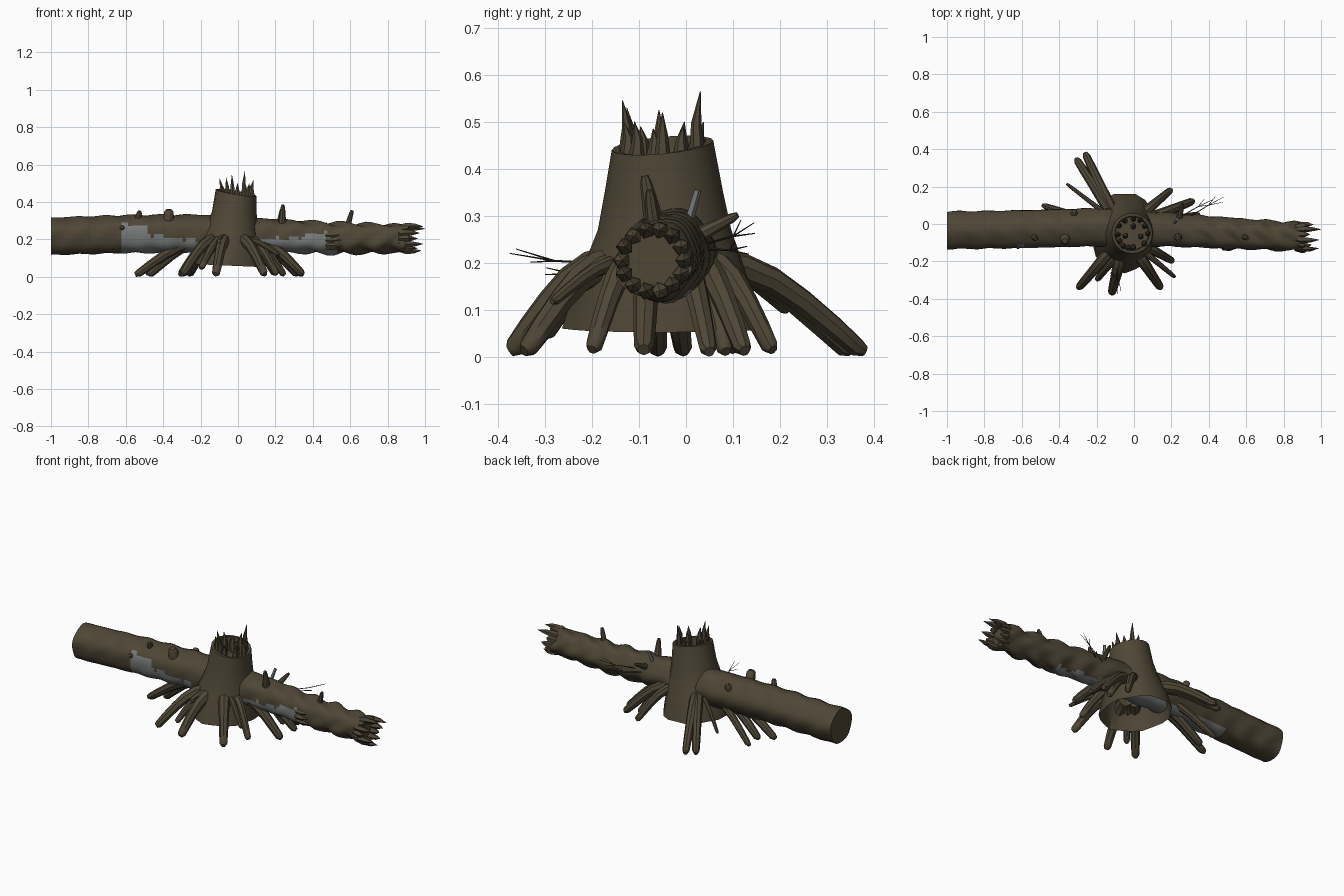
import bpy, bmesh, math, random
from mathutils import Vector

if "Cube" in bpy.data.objects:
    bpy.data.objects.remove(bpy.data.objects["Cube"])
random.seed(4)

def material(name, rgb):
    m = bpy.data.materials.new(name)
    m.diffuse_color = (*rgb, 1)
    m.use_nodes = True
    m.node_tree.nodes["Principled BSDF"].inputs["Base Color"].default_value = m.diffuse_color
    return m

BARK = material("dark_bark", (0.078, 0.062, 0.037))
PALE = material("pale_bare_wood", (0.19, 0.205, 0.195))
TWIG = material("twig_brown", (0.04, 0.032, 0.022))

def finish(name, bm, mats, angle=40):
    bmesh.ops.recalc_face_normals(bm, faces=bm.faces)
    me = bpy.data.meshes.new(name)
    bm.to_mesh(me)
    bm.free()
    ob = bpy.data.objects.new(name, me)
    bpy.context.collection.objects.link(ob)
    for m in mats:
        me.materials.append(m)
    bpy.ops.object.select_all(action='DESELECT')
    ob.select_set(True)
    bpy.context.view_layer.objects.active = ob
    bpy.ops.object.shade_smooth_by_angle(angle=math.radians(angle))
    return ob

def bridge(bm, a, b):
    n = len(a)
    for i in range(n):
        bm.faces.new((a[i], a[(i + 1) % n], b[(i + 1) % n], b[i]))

def tube(bm, pts, radii, sides=8):
    """Capped tapering tube through the points."""
    pts = [Vector(p) for p in pts]
    rings = []
    for i, p in enumerate(pts):
        d = (pts[min(i + 1, len(pts) - 1)] - pts[max(i - 1, 0)]).normalized()
        ref = Vector((0, 0, 1)) if abs(d.z) < 0.9 else Vector((1, 0, 0))
        u = d.cross(ref).normalized()
        v = d.cross(u)
        rings.append([bm.verts.new(p + radii[i] * (u * math.cos(t) + v * math.sin(t)))
                      for t in (2 * math.pi * k / sides for k in range(sides))])
    for a, b in zip(rings, rings[1:]):
        bridge(bm, a, b)
    bm.faces.new(rings[0])
    bm.faces.new(rings[-1])

def lerp_table(rows, x):
    for a, b in zip(rows, rows[1:]):
        if x <= b[0]:
            t = max(0, (x - a[0]) / (b[0] - a[0]))
            return [p + (q - p) * t for p, q in zip(a[1:], b[1:])]
    return rows[-1][1:]

# Fallen log: x, y centre, z centre, radius
LOG = [(-1, -.035, .215, .1), (-.6, -.03, .228, .101), (-.2, -.02, .23, .102),
       (.2, -.033, .22, .089), (.5, -.05, .208, .083), (.9, -.07, .205, .074)]
# Upper edge of the bare wood on the front side: x, z
BARE = [(-.63, .28), (-.5, .275), (-.47, .22), (-.2, .195), (.12, .2),
        (.3, .21), (.44, .24), (.53, .225)]
bm = bmesh.new()
N, STEPS = 28, 110
rings = []
for i in range(STEPS + 1):
    x = -1 + 1.89 * i / STEPS
    cy, cz, r = lerp_table(LOG, x)
    wave = 0.004 + 0.007 * max(0, min(1, (x - .2) / .3))
    ring = []
    for k in range(N):
        t = 2 * math.pi * k / N
        rr = r + wave * math.sin(x * 42 + 2 * math.sin(2 * t)) * math.cos(t + x * 3) \
            + 0.003 * math.cos(5 * t + x)
        ring.append(bm.verts.new((x, cy + rr * math.cos(t), cz + rr * math.sin(t))))
    rings.append(ring)
for a, b in zip(rings, rings[1:]):
    bridge(bm, a, b)
bm.faces.new(rings[0])
bm.faces.new(rings[-1])
for f in bm.faces:
    c = f.calc_center_median()
    if len(f.verts) > 4 or not -.63 < c.x < .53:
        continue
    cy, cz, r = lerp_table(LOG, c.x)
    edge = lerp_table(BARE, c.x)[0] + .008 * math.sin(c.x * 70) + random.uniform(-.005, .005)
    if c.y > cy:
        edge = cz - .075
    f.material_index = int(c.z < edge)
finish("fallen_log", bm, [BARK, PALE])

# Splintered teeth round the broken end of the log
bm = bmesh.new()
cy, cz = -.07, .205
tips = [.96, .93, 1.0, .94, .99, .92, .97, .93, .99, .95, .98, .92, .96, .94]
for k, tip in enumerate(tips):
    t = 2 * math.pi * k / len(tips)
    def at(x, r):
        return (x, cy + r * math.cos(t), cz + r * math.sin(t))
    tube(bm, [at(.86, .06), at(.9, .067), at((.9 + tip) / 2, .07), at(tip, .066)],
         [.014, .019, .013, .0008], 5)
# Smaller splintered break on the front of the log
for k in range(8):
    t = 2 * math.pi * k / 8
    y, z = -.105 + .022 * math.cos(t), .195 + .038 * math.sin(t)
    tube(bm, [(.47, y, z), (.51, y - .003, z), (.55 + .015 * (k % 2), y - .003, z + .008 * math.sin(t))],
         [.013, .015, .0008], 5)
finish("log_splinters", bm, [BARK], 30)

# Hollow stump: z, x centre, y centre, x radius, y radius
STUMP = [(.06, -.05, -.045, .185, .212), (.12, -.05, -.045, .178, .195),
         (.2, -.042, -.045, .162, .168), (.27, -.032, -.045, .137, .142),
         (.35, -.02, -.047, .119, .126), (.45, -.01, -.05, .109, .108),
         (.45, -.01, -.05, .093, .092), (.385, -.012, -.05, .088, .088)]
bm = bmesh.new()
N = 20
rings = []
for j, (z, cx, cy, rx, ry) in enumerate(STUMP):
    ring = []
    for k in range(N):
        t = 2 * math.pi * k / N
        flare = 1 + max(0, .3 - z) * .14 * math.sin(7 * t)
        tilt = (-.018 * math.cos(t) + .01 * math.sin(t)) if j in (5, 6) else 0
        foot = -.008 * math.cos(t) if j == 0 else 0
        ring.append(bm.verts.new((cx + rx * flare * math.cos(t),
                                  cy + ry * flare * math.sin(t), z + tilt + foot)))
    rings.append(ring)
for a, b in zip(rings, rings[1:]):
    bridge(bm, a, b)
bm.faces.new(rings[-1])
finish("stump", bm, [BARK], 35)

# Splinters standing inside the stump rim: angle, radius, tip z
bm = bmesh.new()
for deg, r, tip in [(255, .08, .545), (235, .085, .53), (275, .075, .5), (0, .085, .52),
                    (30, .08, .49), (60, .085, .565), (85, .08, .5), (120, .08, .48),
                    (150, .085, .5), (185, .08, .525), (212, .08, .49), (320, .085, .5),
                    (340, .05, .485), (80, .04, .47), (200, .04, .46)]:
    t = math.radians(deg)
    c, s = math.cos(t), math.sin(t)
    def up(rad, z):
        return (-.01 + rad * c, -.05 + rad * s, z)
    tube(bm, [up(r - .005, .38), up(r, .43), up(r - .002, .43 + (tip - .43) * .5), up(r + .008, tip)],
         [.014, .017, .011, .0008], 6)
finish("stump_splinters", bm, [BARK], 35)

# Roots: tip x, tip y, tip z, thickness, start angle offset in degrees
ROOTS = [(-.262, .38, .018, 1, 8), (-.31, .35, .018, 1, 4), (-.36, .215, .1, .45, -4),
         (-.49, .1, .02, .8, 0), (.2, .185, .02, .9, 6), (.32, .125, .018, 1, 8),
         (-.3, -.345, .018, 1.05, 0), (-.12, -.375, .018, 1.1, 0), (.145, -.345, .018, 1.05, -4),
         (.22, -.285, .12, .55, -6), (.21, -.2, .02, .9, -4), (.35, -.09, .02, 1.05, -10),
         (.35, .05, .016, .95, 4), (.25, .085, .016, .9, 10), (-.55, -.06, .017, 1, 12),
         (-.48, -.005, .017, 1, 6), (-.2, -.3, .05, .8, 10)]
bm = bmesh.new()
for tx, ty, tz, w, off in ROOTS:
    cx, cy = -.04, -.045
    ang = math.atan2(ty - cy, tx - cx) + math.radians(off)
    start = Vector((cx + .12 * math.cos(ang), cy + .12 * math.sin(ang), .2))
    tip = Vector((tx, ty, tz))
    pts, rad = [], []
    for s, h, r in [(0, 1, .034), (.2, .95, .031), (.4, .8, .028), (.6, .56, .025),
                    (.8, .27, .023), (.95, .04, .02), (1, 0, .012)]:
        p = start.lerp(tip, s)
        p.z = tz + (.2 - tz) * h
        pts.append(p)
        rad.append(r * w)
    tube(bm, pts, rad, 8)
ob = finish("roots", bm, [BARK], 40)
low = min(v.co.z for v in ob.data.vertices)
for v in ob.data.vertices:  # rest the root tips on the ground
    v.co.z -= low * max(0, 1 - v.co.z / .2)

# Broken branch stubs on the log: base, tip, base radius, tip radius
bm = bmesh.new()
for a, b, r0, r1 in [((.235, -.065, .27), (.24, -.088, .385), .024, .011),
                     ((.58, -.065, .25), (.61, -.078, .355), .018, .01),
                     ((-.37, -.07, .28), (-.37, -.09, .36), .03, .022),
                     ((-.54, -.06, .29), (-.525, -.08, .352), .02, .012),
                     ((-.32, .04, .27), (-.32, .068, .315), .022, .015),
                     ((.24, .02, .255), (.26, .11, .302), .018, .009),
                     ((-.62, -.09, .25), (-.62, -.13, .265), .018, .012)]:
    a, b = Vector(a), Vector(b)
    tube(bm, [a, a.lerp(b, .85), b], [r0, r1 * 1.15, r1 * .7], 8)
finish("branch_stubs", bm, [BARK], 40)

# Pale bare stub
bm = bmesh.new()
tube(bm, [(.21, 0, .27), (.23, .025, .355)], [.011, .008], 5)
finish("bare_stub", bm, [PALE], 30)

# Fine forked twigs: base, tip
bm = bmesh.new()
for a, b in [((.3, .04, .24), (.48, .145, .285)), ((.25, .04, .23), (.42, .13, .235)),
             ((-.1, -.2, .2), (-.09, -.375, .22)), ((-.12, -.2, .19), (-.11, -.3, .175))]:
    a, b = Vector(a), Vector(b)
    mid = a.lerp(b, .5) + Vector((.008, .008, -.006))
    tube(bm, [a, mid, b], [.003, .002, .001], 4)
    for s in (-1, 1):
        tube(bm, [mid, mid.lerp(b, .7) + Vector((.02 * s, -.015 * s, .014 * s))], [.002, .001], 4)
finish("fine_twigs", bm, [TWIG], 40)
